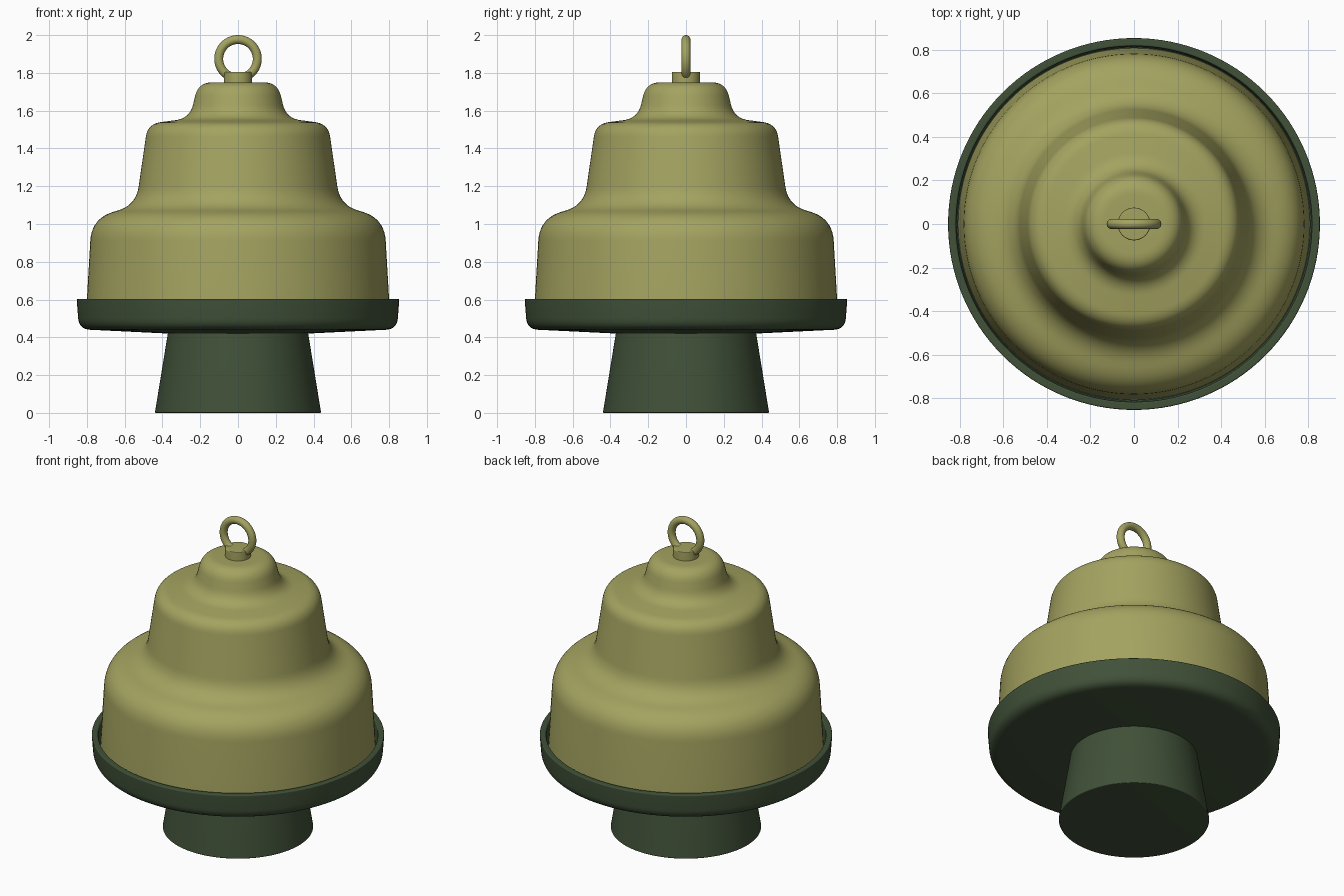
import bpy, bmesh, math
from mathutils import Vector

cube = bpy.data.objects.get("Cube")
if cube:
    bpy.data.objects.remove(cube, do_unlink=True)


def make_material(name, colour):
    mat = bpy.data.materials.new(name)
    mat.use_nodes = True
    mat.diffuse_color = colour
    mat.node_tree.nodes["Principled BSDF"].inputs["Base Color"].default_value = colour
    return mat


olive = make_material("olive", (0.37, 0.365, 0.117, 1))
dark_green = make_material("dark green", (0.052, 0.082, 0.04, 1))


def smooth(obj):
    bpy.ops.object.select_all(action="DESELECT")
    obj.select_set(True)
    bpy.context.view_layer.objects.active = obj
    bpy.ops.object.shade_smooth_by_angle(angle=math.radians(35))


def rounded_profile(corners, steps=10):
    """Turn (radius, height, rounding length) corners into a profile."""
    points = []
    for i, (r, z, cut) in enumerate(corners):
        p = Vector((r, 0, z))
        if not cut:
            points.append(p)
            continue
        before = Vector((corners[i - 1][0], 0, corners[i - 1][1]))
        after = Vector((corners[i + 1][0], 0, corners[i + 1][1]))
        a = p + (before - p).normalized() * cut
        b = p + (after - p).normalized() * cut
        for k in range(steps + 1):
            t = k / steps
            points.append(a * (1 - t) ** 2 + p * 2 * t * (1 - t) + b * t ** 2)
    return points


def lathe(name, corners, mat, segments=128):
    bm = bmesh.new()
    verts = [bm.verts.new(p) for p in rounded_profile(corners)]
    edges = [bm.edges.new(pair) for pair in zip(verts, verts[1:])]
    bmesh.ops.spin(bm, geom=verts + edges, cent=(0, 0, 0), axis=(0, 0, 1),
                   angle=math.tau, steps=segments)
    bmesh.ops.remove_doubles(bm, verts=bm.verts, dist=0.0001)
    bmesh.ops.recalc_face_normals(bm, faces=bm.faces)
    mesh = bpy.data.meshes.new(name)
    bm.to_mesh(mesh)
    bm.free()
    mesh.materials.append(mat)
    obj = bpy.data.objects.new(name, mesh)
    bpy.context.collection.objects.link(obj)
    smooth(obj)
    return obj


# Tapered foot
lathe("foot", [(0, 0, 0), (0.44, 0, 0.008), (0.37, 0.43, 0), (0, 0.43, 0)], dark_green)

# Shallow dish with a raised rim
lathe("dish", [(0, 0.42, 0), (0.37, 0.42, 0), (0.842, 0.443, 0.06),
               (0.854, 0.603, 0.008), (0.817, 0.603, 0.008),
               (0.81, 0.49, 0), (0, 0.49, 0)], dark_green)

# Stepped bell cover
lathe("bell_cover", [(0, 0.48, 0), (0.807, 0.48, 0), (0.775, 1.03, 0.12),
                     (0.54, 1.10, 0.10), (0.478, 1.53, 0.07),
                     (0.255, 1.56, 0.075), (0.21, 1.75, 0.075),
                     (0, 1.75, 0)], olive)

# Collar holding the lifting ring
lathe("ring_collar", [(0, 1.74, 0), (0.075, 1.74, 0), (0.075, 1.805, 0.006),
                      (0, 1.805, 0)], olive, 64)

# Lifting ring
bpy.ops.mesh.primitive_torus_add(major_radius=0.102, minor_radius=0.0235,
                                 major_segments=64, minor_segments=20,
                                 location=(0, 0, 1.8745),
                                 rotation=(math.pi / 2, 0, 0))
ring = bpy.context.object
ring.name = "lifting_ring"
ring.data.materials.append(olive)
smooth(ring)
